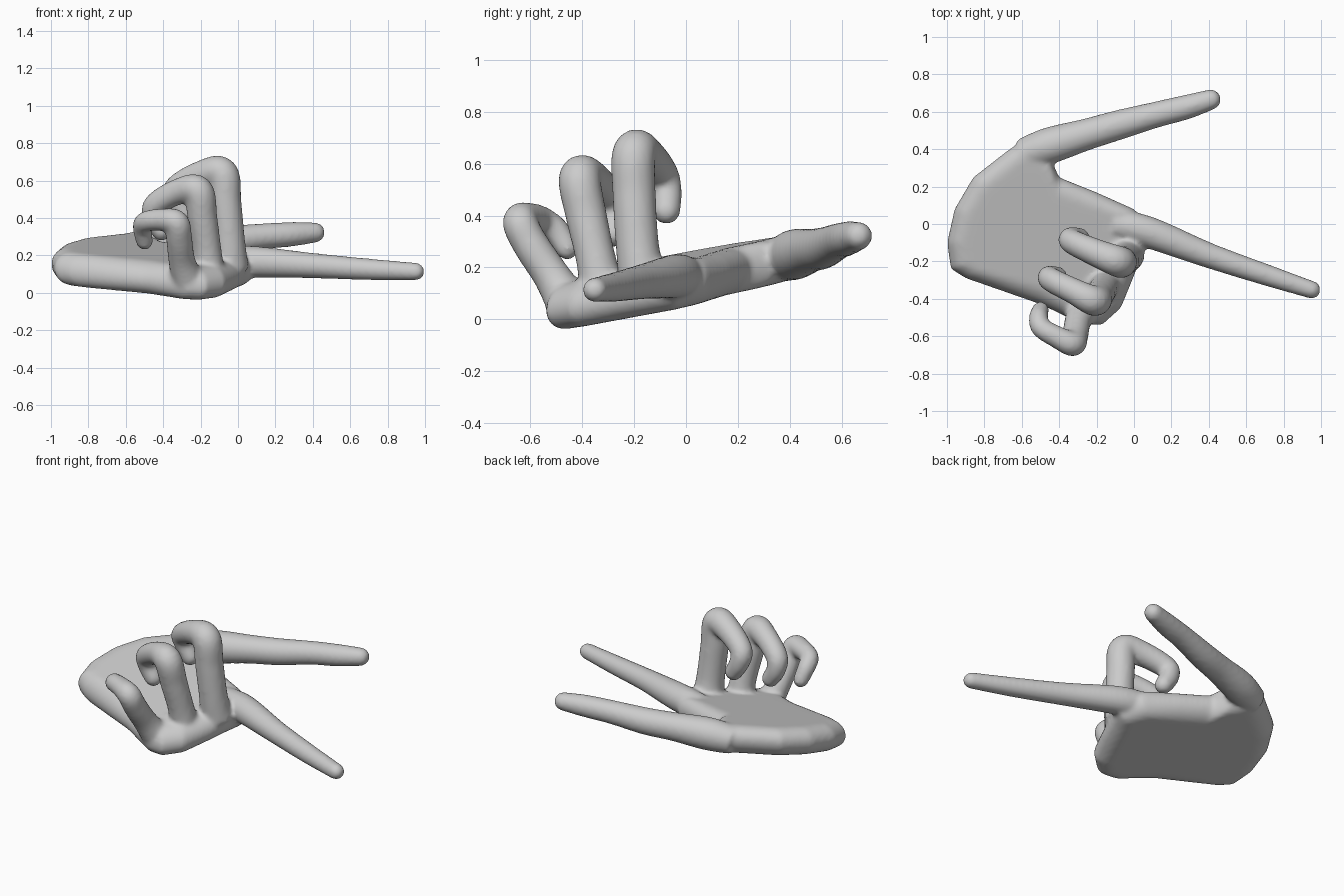
import bpy, bmesh, math
from mathutils import Vector

if "Cube" in bpy.data.objects:
    bpy.data.objects.remove(bpy.data.objects["Cube"])

bm = bmesh.new()


def spline(pts, steps=8):
    """Smooth path through (x, y, z, radius) points."""
    p = [Vector(q) for q in pts]
    p = [2 * p[0] - p[1]] + p + [2 * p[-1] - p[-2]]
    out = []
    for i in range(1, len(p) - 2):
        a, b, c, d = p[i - 1:i + 3]
        for s in range(steps):
            t = s / steps
            out.append(0.5 * (2 * b + (c - a) * t + (2 * a - 5 * b + 4 * c - d) * t * t
                              + (3 * b - a - 3 * c + d) * t ** 3))
    return out + [p[-2]]


def skin(rings):
    """Closed surface over a stack of equal vertex rings."""
    rings = [[bm.verts.new(v) for v in r] for r in rings]
    n = len(rings[0])
    for a, b in zip(rings, rings[1:]):
        for i in range(n):
            bm.faces.new((a[i], a[(i + 1) % n], b[(i + 1) % n], b[i]))
    bm.faces.new(rings[0][::-1])
    bm.faces.new(rings[-1])


def finger(pts, sides=20):
    """Tapered tube with a domed tip."""
    path = spline(pts)
    cen = [(q.xyz, q.w) for q in path]
    d = (cen[-1][0] - cen[-2][0]).normalized()
    tip, r = cen[-1]
    cen += [(tip + d * r * math.sin(a), r * math.cos(a)) for a in (0.3, 0.6, 0.9, 1.2, 1.45)]
    rings, u = [], None
    for i, (c, r) in enumerate(cen):
        t = (cen[min(i + 1, len(cen) - 1)][0] - cen[max(i - 1, 0)][0]).normalized()
        u = (u if u else t.orthogonal())
        u = (u - t * u.dot(t)).normalized()
        w = t.cross(u)
        rings.append([c + r * (u * math.cos(k * math.tau / sides) + w * math.sin(k * math.tau / sides))
                      for k in range(sides)])
    skin(rings)


# Palm: rounded slab that rises toward the thumb
outline = [(-1, -0.1), (-0.98, -0.24), (-0.9, -0.29), (-0.5, -0.43), (-0.27, -0.54), (-0.17, -0.54),
           (-0.07, -0.45), (0.0, -0.28), (0.05, -0.14), (0.09, -0.04), (0, 0.08), (-0.2, 0.17),
           (-0.4, 0.25), (-0.45, 0.36), (-0.58, 0.46), (-0.68, 0.39), (-0.86, 0.25), (-0.96, 0.08)]
centre = Vector((-0.45, -0.08))


def palm_ring(a):
    ring = []
    for q in outline:
        v = Vector(q)
        v -= (v - centre).normalized() * 0.1 * (1 - math.cos(a))
        mid = 0.155 + 0.2 * v.y - 0.04 * (v.x + 0.5)
        ring.append((v.x, v.y, mid + 0.09 * math.sin(a)))
    return ring


skin([palm_ring(math.radians(a)) for a in range(-90, 91, 15)])

# Thumb
finger([(-0.6, 0.37, 0.23, 0.085), (-0.45, 0.42, 0.25, 0.098), (-0.25, 0.48, 0.265, 0.085),
        (-0.08, 0.53, 0.275, 0.08), (0.12, 0.585, 0.3, 0.07), (0.28, 0.625, 0.312, 0.066),
        (0.41, 0.665, 0.322, 0.055)])
# Index finger
finger([(-0.1, 0.0, 0.165, 0.08), (0.08, -0.045, 0.165, 0.085), (0.4, -0.168, 0.145, 0.068),
        (0.7, -0.27, 0.125, 0.058), (0.95, -0.352, 0.113, 0.048)])
# Middle finger, curled
finger([(-0.04, -0.16, 0.13, 0.1), (-0.045, -0.185, 0.26, 0.085), (-0.065, -0.2, 0.48, 0.084),
        (-0.085, -0.2, 0.64, 0.085), (-0.2, -0.155, 0.63, 0.075), (-0.33, -0.095, 0.56, 0.066),
        (-0.33, -0.075, 0.49, 0.06), (-0.29, -0.075, 0.42, 0.054)])
# Ring finger, curled
finger([(-0.16, -0.32, 0.09, 0.095), (-0.165, -0.345, 0.22, 0.078), (-0.19, -0.385, 0.4, 0.08),
        (-0.215, -0.41, 0.545, 0.082), (-0.32, -0.36, 0.54, 0.07), (-0.44, -0.3, 0.47, 0.065),
        (-0.45, -0.28, 0.4, 0.058), (-0.41, -0.28, 0.33, 0.053)])
# Little finger, curled
finger([(-0.27, -0.46, 0.07, 0.085), (-0.3, -0.52, 0.17, 0.072), (-0.315, -0.6, 0.29, 0.07),
        (-0.33, -0.64, 0.375, 0.068), (-0.41, -0.605, 0.39, 0.06), (-0.495, -0.555, 0.38, 0.055),
        (-0.51, -0.5, 0.34, 0.052), (-0.5, -0.46, 0.275, 0.046)])

# Merge the parts into one smooth hand
bmesh.ops.recalc_face_normals(bm, faces=bm.faces)
mesh = bpy.data.meshes.new("hand")
bm.to_mesh(mesh)
bm.free()
hand = bpy.data.objects.new("hand", mesh)
bpy.context.collection.objects.link(hand)
grey = bpy.data.materials.new("plain grey")
grey.diffuse_color = (0.6, 0.6, 0.6, 1)
grey.use_nodes = True
grey.node_tree.nodes["Principled BSDF"].inputs["Base Color"].default_value = grey.diffuse_color
mesh.materials.append(grey)
remesh = hand.modifiers.new("merge", 'REMESH')
remesh.mode = 'VOXEL'
remesh.voxel_size = 0.013
remesh.use_smooth_shade = True
relax = hand.modifiers.new("relax", 'SMOOTH')
relax.factor = 0.5
relax.iterations = 8
